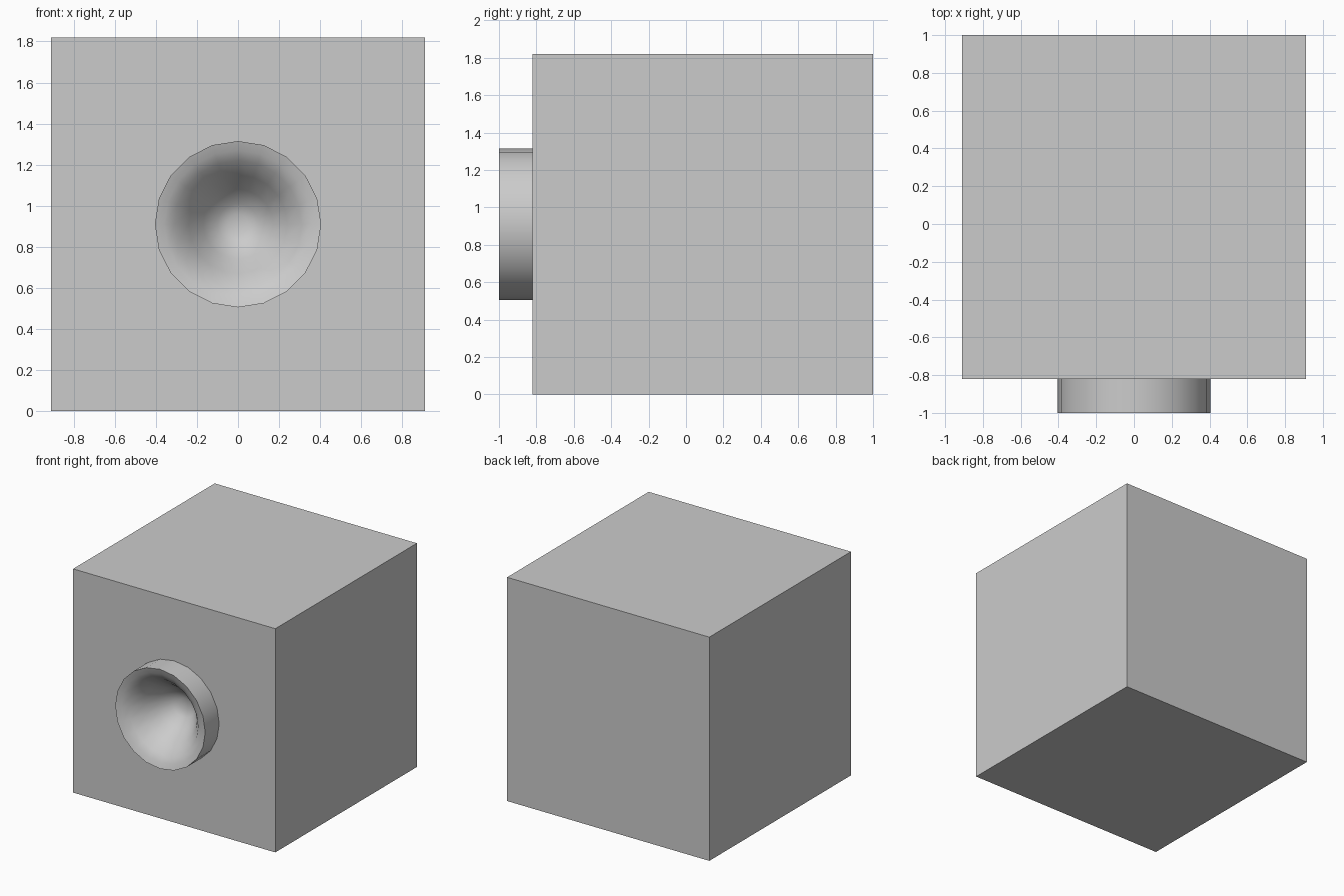
import bpy, bmesh
from math import sin, cos, pi, radians

if "Cube" in bpy.data.objects:
    bpy.data.objects.remove(bpy.data.objects["Cube"])

SIDES = 20
R, CZ = 0.405, 0.91
FRONT = -0.82


def finish(bm, name):
    bmesh.ops.recalc_face_normals(bm, faces=bm.faces)
    me = bpy.data.meshes.new(name)
    bm.to_mesh(me)
    bm.free()
    ob = bpy.data.objects.new(name, me)
    bpy.context.collection.objects.link(ob)
    return ob


def ring(bm, r, y):
    return [bm.verts.new((r * sin(2 * pi * i / SIDES), y,
                          CZ + r * cos(2 * pi * i / SIDES))) for i in range(SIDES)]


# cabinet: a box whose front panel has a round opening behind the horn
bm = bmesh.new()
bmesh.ops.create_cube(bm, size=1.82)
bmesh.ops.translate(bm, verts=bm.verts, vec=(0, 0.09, 0.91))
bm.faces.ensure_lookup_table()
front = min(bm.faces, key=lambda f: f.calc_center_median().y)
edges = list(front.edges)
bmesh.ops.delete(bm, geom=[front], context='FACES_ONLY')
hole = ring(bm, R, FRONT)
edges += [bm.edges.new((hole[i], hole[(i + 1) % SIDES])) for i in range(SIDES)]
bmesh.ops.triangle_fill(bm, use_beauty=True, use_dissolve=False,
                        edges=edges, normal=(0, -1, 0))
finish(bm, "cabinet")

# horn: outer collar, then a flared bowl running back into the cabinet
profile = [(R, FRONT), (R, -1.0), (0.36, -0.985), (0.31, -0.955),
           (0.24, -0.87), (0.17, -0.77), (0.10, -0.70), (0.05, -0.682)]
bm = bmesh.new()
rings = [ring(bm, r, y) for r, y in profile]
for a, b in zip(rings, rings[1:]):
    for i in range(SIDES):
        j = (i + 1) % SIDES
        bm.faces.new((a[i], a[j], b[j], b[i]))
tip = bm.verts.new((0, -0.678, CZ))
for i in range(SIDES):
    bm.faces.new((rings[-1][i], rings[-1][(i + 1) % SIDES], tip))
bm.normal_update()
horn = finish(bm, "horn")

# orient the open shell so the collar faces outward
if horn.data.polygons[0].normal.z < 0:
    horn.data.flip_normals()

bpy.ops.object.select_all(action='DESELECT')
horn.select_set(True)
bpy.context.view_layer.objects.active = horn
bpy.ops.object.shade_smooth_by_angle(angle=radians(40))
